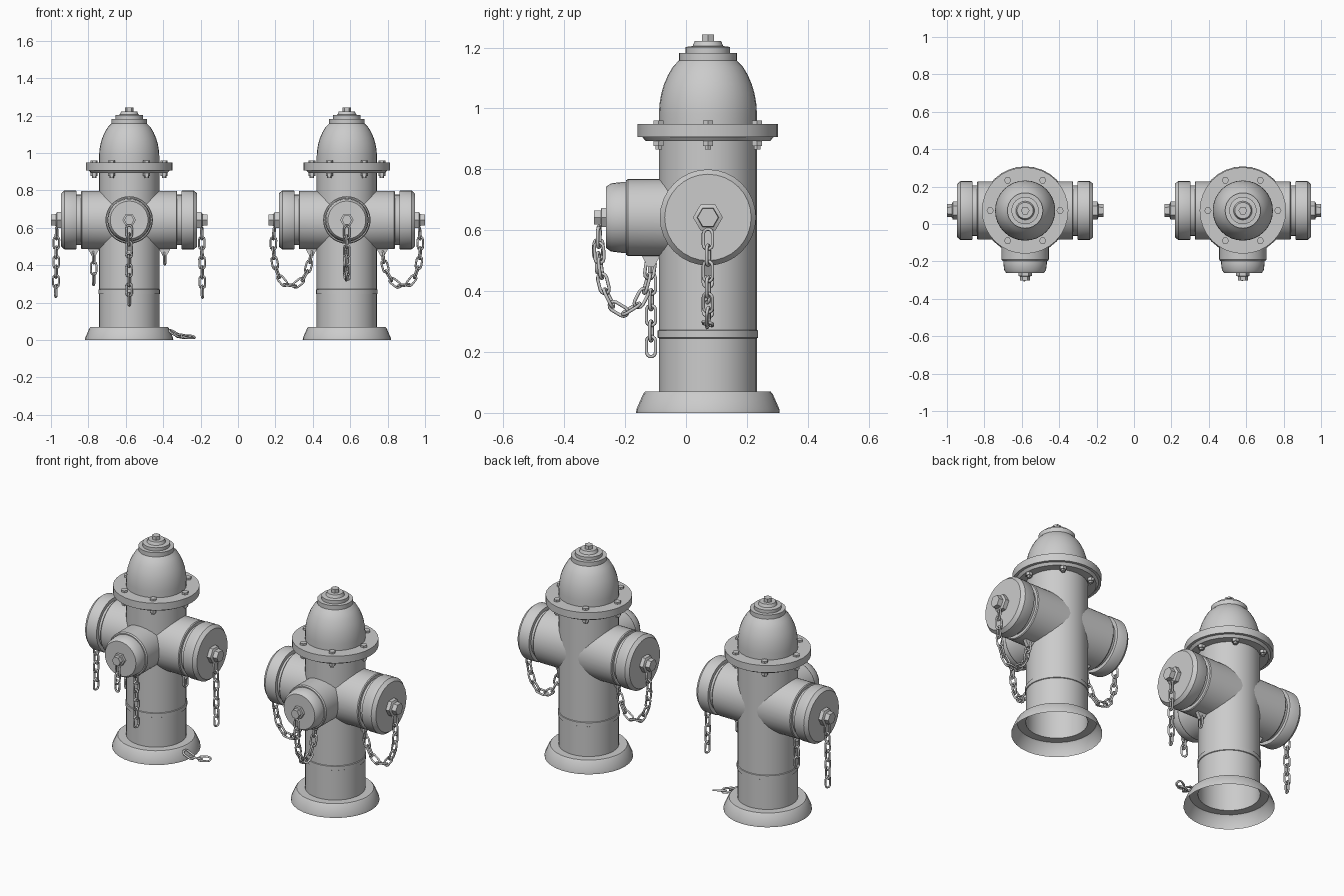
import bpy, bmesh, math
from mathutils import Matrix, Vector
from mathutils.geometry import interpolate_bezier

if "Cube" in bpy.data.objects:
    bpy.data.objects.remove(bpy.data.objects["Cube"])

BODY_R = 0.161
NOZZLE_Z = 0.642


def finish(name, bm, matrix, angle=35):
    bmesh.ops.recalc_face_normals(bm, faces=bm.faces)
    me = bpy.data.meshes.new(name)
    bm.to_mesh(me)
    bm.free()
    me.transform(matrix)
    ob = bpy.data.objects.new(name, me)
    bpy.context.collection.objects.link(ob)
    bpy.ops.object.select_all(action='DESELECT')
    ob.select_set(True)
    bpy.context.view_layer.objects.active = ob
    bpy.ops.object.shade_smooth_by_angle(angle=math.radians(angle))
    return ob


def lathe(bm, profile, segs, offset=(0, 0, 0), cap_start=False):
    """Spin (radius, height) around local z; height None follows the barrel surface."""
    rings = []
    for r, h in profile:
        ring = []
        for i in range(segs):
            a = 2 * math.pi * i / segs
            x, y = r * math.cos(a), r * math.sin(a)
            z = math.sqrt(max(0, BODY_R ** 2 - x * x)) - 0.004 if h is None else h
            ring.append(bm.verts.new(Vector((x, y, z)) + Vector(offset)))
        rings.append(ring)
    for a, b in zip(rings, rings[1:]):
        for i in range(segs):
            j = (i + 1) % segs
            bm.faces.new((a[i], a[j], b[j], b[i]))
    bm.faces.new(rings[-1])
    if cap_start:
        bm.faces.new(rings[0][::-1])


def spun(name, profile, matrix, segs=32):
    bm = bmesh.new()
    lathe(bm, profile, segs)
    return finish(name, bm, matrix)


def outward(origin, phi):
    """Frame whose local z points horizontally away from the hydrant axis."""
    c, s = math.cos(phi), math.sin(phi)
    x, y, _ = origin
    return Matrix(((-s, 0, c, x), (c, 0, s, y), (0, 1, 0, NOZZLE_Z), (0, 0, 0, 1)))


def add_link(bm, center, t, side, half=0.018, rad=0.0155, wire=0.0056):
    normal = t.cross(side)
    rings = []
    for i in range(12):
        a = math.pi * (i % 6) / 5 + (math.pi if i >= 6 else 0)
        out = side * math.cos(a) + t * math.sin(a)
        p = center + t * (half if i < 6 else -half) + out * rad
        rings.append([bm.verts.new(p + out * wire * math.cos(k * math.pi / 3)
                                   + normal * wire * math.sin(k * math.pi / 3)) for k in range(6)])
    for i in range(12):
        a, b = rings[i], rings[(i + 1) % 12]
        for k in range(6):
            m = (k + 1) % 6
            bm.faces.new((a[k], a[m], b[m], b[k]))


def chain(name, path, matrix, rolls=(15, 105), pitch=0.052):
    """Interlocked links spaced evenly along a polyline."""
    path = [Vector(p) for p in path]
    lengths = [(b - a).length for a, b in zip(path, path[1:])]
    total = sum(lengths)
    count = max(1, round(total / pitch))

    def at(d):
        for a, b, l in zip(path, path[1:], lengths):
            if d <= l:
                return a.lerp(b, d / l)
            d -= l
        return path[-1].copy()

    bm = bmesh.new()
    step = total / count
    for i in range(count):
        a, b = at(i * step), at((i + 1) * step)
        t = (b - a).normalized()
        ref = Vector((1, 0, 0)) if abs(t.x) < 0.7 else Vector((0, 1, 0))
        ref = (ref - t * ref.dot(t)).normalized()
        side = Matrix.Rotation(math.radians(rolls[i % 2]), 3, t) @ ref
        add_link(bm, (a + b) / 2, t, side)
    finish(name, bm, matrix, 70)


def hydrant(tag, origin, broken):
    base = Matrix.Translation(origin)
    # Base skirt, barrel, flange, bonnet and stepped crown in one open shell
    profile = [(.236, 0), (.235, .012), (.213, .062), (.206, .07), (BODY_R, .07),
               (BODY_R, .245), (.165, .247), (.165, .27), (BODY_R, .272), (BODY_R, .893),
               (.205, .893), (.216, .907), (.231, .907), (.231, .949), (BODY_R, .949)]
    profile += [(.161, .985), (.159, 1.015), (.153, 1.05), (.144, 1.08), (.131, 1.11),
                (.115, 1.137), (.095, 1.158), (.095, 1.183), (.073, 1.183), (.073, 1.202),
                (.05, 1.205), (.043, 1.222), (.022, 1.222)]
    spun(tag + "_barrel", profile, base)
    spun(tag + "_top_nut", [(.023, 1.218), (.023, 1.243)], base, 6)

    # Flange bolts with nuts below
    bm = bmesh.new()
    for i in range(6):
        a = i * math.pi / 3
        off = (.187 * math.cos(a), .187 * math.sin(a), 0)
        lathe(bm, [(.019, .947), (.019, .96)], 6, off)
        lathe(bm, [(.012, .866), (.012, .876), (.019, .876), (.019, .895)], 6, off, True)
    finish(tag + "_flange_bolts", bm, base)

    # Three outlets with caps, nuts, lugs and chains
    for side, phi in (("right", 0), ("left", math.pi), ("front", -math.pi / 2)):
        m = outward(origin, phi)
        name = tag + "_" + side
        if side == "front":
            r, nut_x, lug_r = .127, .358, .187
            body = [(.127, None), (.127, .262), (.122, .269), (.116, .269), (.116, .285),
                    (.112, .318), (.101, .334)]
            nut = [(.036, .33), (.036, .35), (.027, .352), (.027, .374)]
        else:
            r, nut_x, lug_r = .156, .388, .19
            body = [(.156, None), (.156, .252), (.152, .257), (.135, .257), (.135, .281),
                    (.155, .281), (.158, .286), (.158, .345), (.142, .364)]
            nut = [(.049, .36), (.049, .386), (.036, .392), (.034, .418)]
        spun(name + "_outlet", body, m)
        spun(name + "_cap_nut", nut, m, 6)

        bm = bmesh.new()
        bmesh.ops.create_cube(bm, size=1)
        for v in bm.verts:
            low = v.co.y < 0
            v.co = Vector((v.co.x * .02, -r - .036 if low else -r + .01,
                           lug_r + v.co.z * (.02 if low else .07)))
        finish(name + "_chain_lug", bm, m)

        top = -.04 if side == "front" else -.045
        hang = -r - .015
        if not broken:
            dip = -.385 if side == "front" else -.435
            bulge = .37 if side == "front" else .43
            path = interpolate_bezier(Vector((0, top, nut_x)), Vector((0, dip, bulge)),
                                      Vector((0, dip, lug_r + .02)), Vector((0, hang, lug_r)), 40)
            chain(name + "_chain", path, m)
        else:
            nut_end = {"right": -.41, "left": -.405, "front": -.17}[side]
            lug_end = {"right": -.24, "left": -.345, "front": -.45}[side]
            chain(name + "_cap_chain", [(0, top, nut_x), (0, nut_end, nut_x + .004)], m)
            chain(name + "_lug_chain", [(0, hang, lug_r), (0, lug_end, lug_r)], m)

    if broken:
        # Fallen piece of chain lying against the base
        chain(tag + "_fallen_chain", [(.225, -.05, .045), (.25, -.05, .028),
                                      (.29, -.03, .017), (.34, 0, .017)], base, (25, -30), .045)


hydrant("broken_hydrant", Vector((-.582, .072, 0)), True)
hydrant("intact_hydrant", Vector((.582, .072, 0)), False)
